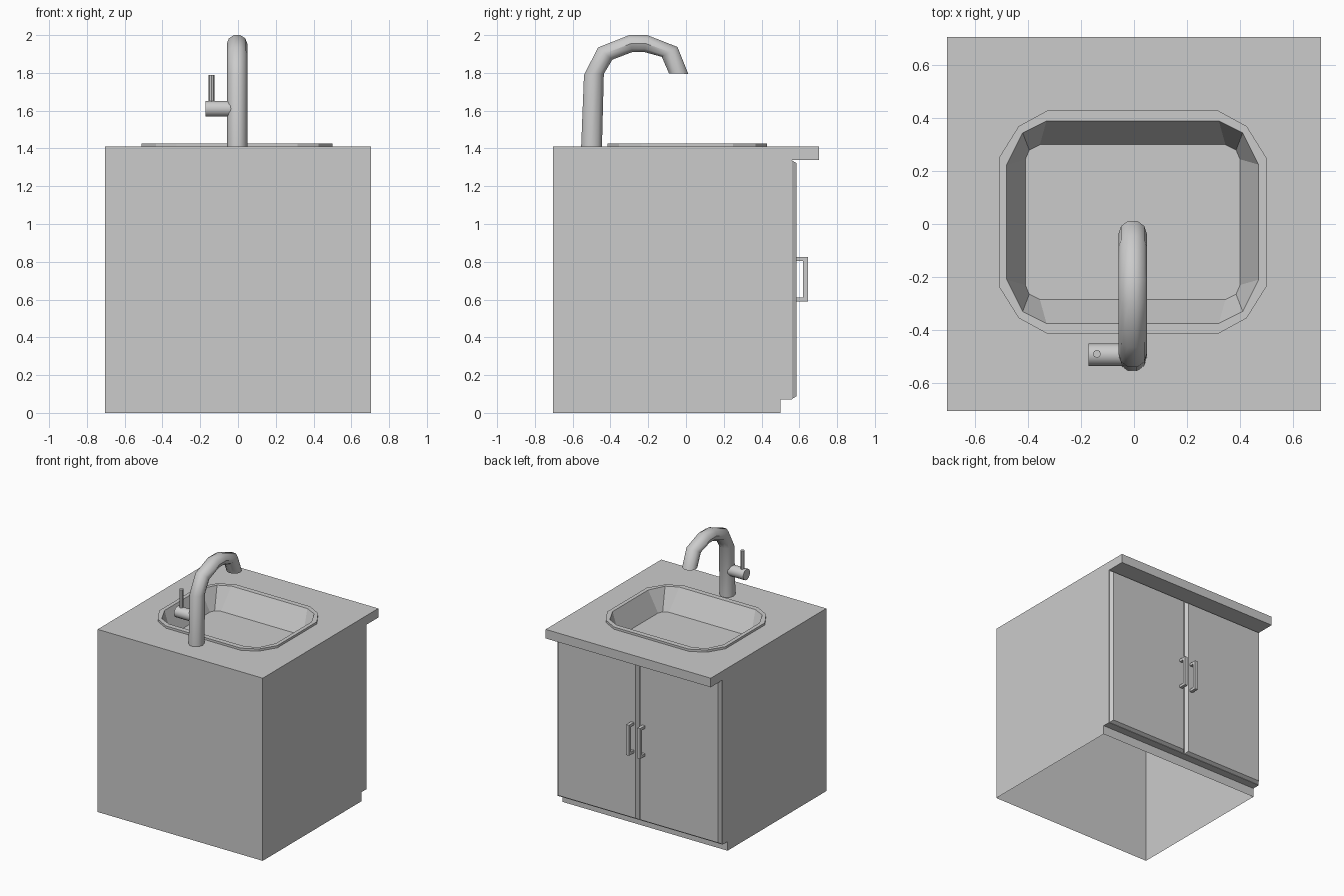
import bpy, bmesh, math
from mathutils import Vector, Matrix

if "Cube" in bpy.data.objects:
    bpy.data.objects.remove(bpy.data.objects["Cube"])


def finish(bm, name, smooth=None):
    me = bpy.data.meshes.new(name)
    bm.to_mesh(me)
    bm.free()
    ob = bpy.data.objects.new(name, me)
    bpy.context.collection.objects.link(ob)
    if smooth:
        bpy.ops.object.select_all(action='DESELECT')
        ob.select_set(True)
        bpy.context.view_layer.objects.active = ob
        bpy.ops.object.shade_smooth_by_angle(angle=math.radians(smooth))
    return ob


def loft(name, rings, cap_start=False, smooth=None):
    bm = bmesh.new()
    vr = [[bm.verts.new(p) for p in r] for r in rings]
    n = len(vr[0])
    for a, b in zip(vr, vr[1:]):
        for i in range(n):
            j = (i + 1) % n
            bm.faces.new((a[i], a[j], b[j], b[i]))
    bm.faces.new(vr[-1])
    if cap_start:
        bm.faces.new(vr[0][::-1])
    return finish(bm, name, smooth)


def boxes(name, spans):
    bm = bmesh.new()
    for lo, hi in spans:
        lo, hi = Vector(lo), Vector(hi)
        m = Matrix.Translation((lo + hi) / 2) @ Matrix.Diagonal((*(hi - lo), 1))
        bmesh.ops.create_cube(bm, size=1, matrix=m)
    return finish(bm, name)


def rod(name, start, end, radius, sides):
    start, end = Vector(start), Vector(end)
    d = end - start
    bm = bmesh.new()
    m = Matrix.Translation((start + end) / 2) @ d.to_track_quat('Z', 'Y').to_matrix().to_4x4()
    bmesh.ops.create_cone(bm, cap_ends=True, segments=sides, radius1=radius,
                          radius2=radius, depth=d.length, matrix=m)
    return finish(bm, name, 40)


def basin_ring(hx, hy, cx, mx, my, cy, z):
    """Rectangle with three-point clipped corners, counter-clockwise."""
    q = [(hx, hy - cy), (hx - mx, hy - my), (hx - cx, hy)]
    pts = q + [(-x, y) for x, y in q[::-1]] + [(-x, -y) for x, y in q] + [(x, -y) for x, y in q[::-1]]
    return [Vector((x - 0.005, y + 0.007, z)) for x, y in pts]


W, TOP = 0.705, 1.41

# Cabinet shell with overhanging counter: open bottom, hole in the top for the sink
profile = [(-W, 0), (-W, TOP), (W, TOP), (W, 1.34), (0.56, 1.34), (0.56, 0.07), (0.5, 0.07), (0.5, 0)]
bm = bmesh.new()
left = [bm.verts.new((-W, y, z)) for y, z in profile]
right = [bm.verts.new((W, y, z)) for y, z in profile]
bm.faces.new(left)
bm.faces.new(right[::-1])
for i in range(len(profile) - 1):
    if i != 1:
        bm.faces.new((left[i], right[i], right[i + 1], left[i + 1]))
hole = [bm.verts.new(p) for p in basin_ring(0.49, 0.4, 0.17, 0.07, 0.055, 0.17, TOP)]
edges = [bm.edges.new((hole[i - 1], hole[i])) for i in range(len(hole))]
edges.append(bm.edges.new((left[1], right[1])) if not bm.edges.get((left[1], right[1]))
             else bm.edges.get((left[1], right[1])))
edges += [bm.edges.get(p) for p in ((left[2], right[2]), (left[1], left[2]), (right[1], right[2]))]
bmesh.ops.triangle_fill(bm, use_beauty=True, use_dissolve=False, edges=edges, normal=(0, 0, 1))
bmesh.ops.recalc_face_normals(bm, faces=bm.faces)
finish(bm, "cabinet_and_counter")

# Sink: raised rim and sloped basin
loft("sink_basin", [
    basin_ring(0.505, 0.422, 0.185, 0.075, 0.06, 0.18, TOP),
    basin_ring(0.505, 0.422, 0.185, 0.075, 0.06, 0.18, 1.427),
    basin_ring(0.475, 0.382, 0.15, 0.06, 0.045, 0.165, 1.427),
    basin_ring(0.405, 0.292, 0.055, 0.015, 0.02, 0.055, 1.26)])

# Doors with chamfered edges, and their bar handles
for s, side in ((1, "right"), (-1, "left")):
    def door_ring(inset, y):
        x0, x1 = sorted((s * (0.006 + inset), s * (0.7 - inset)))
        z0, z1 = 0.073 + inset, 1.337 - inset
        return [Vector(p) for p in ((x0, y, z0), (x0, y, z1), (x1, y, z1), (x1, y, z0))]
    loft(side + "_door", [door_ring(0, 0.56), door_ring(0.015, 0.585)])
    xa, xb = sorted((s * 0.035, s * 0.06))
    boxes(side + "_door_handle", [
        ((xa, 0.62, 0.59), (xb, 0.645, 0.825)),
        ((xa, 0.58, 0.59), (xb, 0.62, 0.61)),
        ((xa, 0.58, 0.805), (xb, 0.62, 0.825))])

# Faucet: curved spout lofted between outer and inner outline points (y, z)
outline = [((-0.555, 1.41), (-0.445, 1.41)), ((-0.54, 1.79), (-0.435, 1.795)),
           ((-0.465, 1.935), (-0.39, 1.87)), ((-0.3, 2.0), (-0.285, 1.91)),
           ((-0.205, 2.0), (-0.22, 1.91)), ((-0.045, 1.937), (-0.128, 1.885)),
           ((0.012, 1.795), (-0.09, 1.797))]
rings = []
for o, i in outline:
    o, i = Vector((-0.005, *o)), Vector((-0.005, *i))
    c, h = (o + i) / 2, (o - i) / 2 / math.cos(math.pi / 10)
    rings.append([c + h * math.cos(a) + Vector((0.054 * math.sin(a), 0, 0))
                  for a in (math.pi * (k + 0.5) / 5 for k in range(10))])
loft("faucet_spout", rings, cap_start=True, smooth=40)

# Faucet valve and lever
rod("faucet_valve", (-0.172, -0.493, 1.61), (-0.02, -0.493, 1.61), 0.042, 16)
rod("faucet_lever", (-0.14, -0.49, 1.63), (-0.14, -0.49, 1.79), 0.015, 8)
